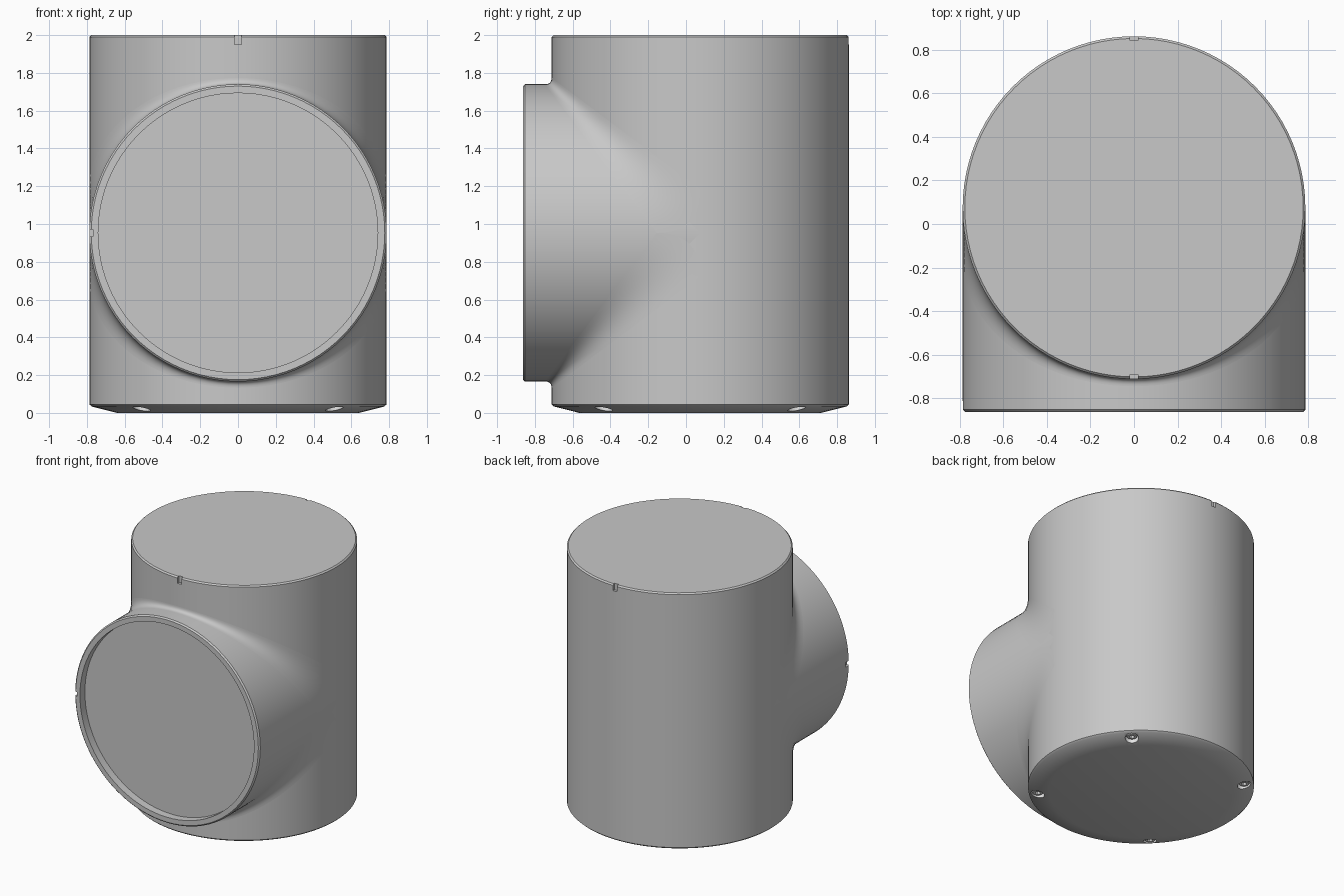
import bpy, bmesh
from math import sin, cos, pi, radians
from mathutils import Matrix, Vector

cube = bpy.data.objects.get("Cube")
if cube:
    bpy.data.objects.remove(cube, do_unlink=True)

R = 0.787        # radius of both cylinders
CY = 0.075       # y of the upright axis
CZ = 0.953       # z of the branch axis
END = -0.863     # y of the branch face
SEG = 96


def material(name, value):
    m = bpy.data.materials.new(name)
    m.use_nodes = True
    color = (value, value, value, 1)
    m.diffuse_color = color
    m.node_tree.nodes["Principled BSDF"].inputs["Base Color"].default_value = color
    return m


grey = material("mid grey", 0.58)
light = material("light grey", 0.8)


def finish(bm, name, mat, smooth=True):
    mesh = bpy.data.meshes.new(name)
    bm.to_mesh(mesh)
    bm.free()
    obj = bpy.data.objects.new(name, mesh)
    bpy.context.collection.objects.link(obj)
    mesh.materials.append(mat)
    if smooth:
        shade(obj)
    return obj


def shade(obj):
    bpy.ops.object.select_all(action="DESELECT")
    obj.select_set(True)
    bpy.context.view_layer.objects.active = obj
    bpy.ops.object.shade_smooth_by_angle(angle=radians(30))


def lathe(name, profile, matrix, mat, seg=SEG, smooth=True):
    """Closed solid turned about local z from (radius, height) points."""
    bm = bmesh.new()
    rings = [[bm.verts.new((r * cos(2 * pi * i / seg), r * sin(2 * pi * i / seg), h))
              for i in range(seg)] for r, h in profile]
    for a, b in zip(rings, rings[1:]):
        for i in range(seg):
            k = (i + 1) % seg
            bm.faces.new((a[i], a[k], b[k], b[i]))
    bm.faces.new(rings[0])
    bm.faces.new(rings[-1])
    bm.transform(matrix)
    bmesh.ops.recalc_face_normals(bm, faces=bm.faces)
    return finish(bm, name, mat, smooth)


def box(name, centre, size):
    bm = bmesh.new()
    bmesh.ops.create_cube(bm, size=1)
    bm.transform(Matrix.Translation(centre) @ Matrix.Diagonal((*size, 1)))
    return finish(bm, name, grey, False)


def cut(target, cutters):
    for c in cutters:
        c.hide_render = True
        mod = target.modifiers.new("cut", "BOOLEAN")
        mod.operation = "DIFFERENCE"
        mod.solver = "EXACT"
        mod.material_mode = "TRANSFER"
        mod.object = c
        bpy.ops.object.select_all(action="DESELECT")
        bpy.context.view_layer.objects.active = target
        target.select_set(True)
        bpy.ops.object.modifier_apply(modifier=mod.name)
        bpy.data.objects.remove(c, do_unlink=True)
    shade(target)


# Upright body with chamfered top edge and sloped base
body = lathe("upright_body",
             [(0.64, 0), (0.775, 0.034), (R, 0.045), (R, 1.99), (R - 0.01, 2)],
             Matrix.Translation((0, CY, 0)), grey)

# Front branch with a rim and a recessed face
branch = lathe("front_branch",
               [(R, 0), (R, CY - END - 0.01), (R - 0.01, CY - END),
                (0.74, CY - END), (0.74, CY - END - 0.06)],
               Matrix.Translation((0, CY, CZ)) @ Matrix.Rotation(pi / 2, 4, "X"), grey)

# Index notches on the rims
cut(branch, [box("side_notch", (-R, END, CZ), (0.04, 0.1, 0.036))])
notches = [box("top_notch", (0, CY + s * R, 2), (0.036, 0.04, 0.1)) for s in (-1, 1)]

# Counterbored screw holes in the sloped base
spots = [Vector((sx * 0.51, CY + sy * 0.51, 0)) for sx in (-1, 1) for sy in (-1, 1)]
holes = [lathe("screw_hole", [(0.047, -0.05), (0.047, 0.07)],
               Matrix.Translation(p), light, 32, False) for p in spots]
cut(body, notches + holes)

# Screws with hexagonal sockets
for p in spots:
    screw = lathe("base_screw", [(0.038, 0.08), (0.038, 0.035), (0.034, 0.03)],
                  Matrix.Translation(p), light, 32)
    cut(screw, [lathe("socket", [(0.018, 0), (0.018, 0.05)],
                      Matrix.Translation(p), light, 6, False)])

# Fillets that widen from the crown of the junction towards its sides
SPREAD, SLOPE, STEPS = 0.23, 0.75, 10
for side, name in ((1, "upper_fillet"), (-1, "lower_fillet")):
    bm = bmesh.new()
    rows = []
    for i in range(SEG // 2 + 1):
        t = -pi / 2 + 2 * pi * i / SEG
        x, c = R * sin(t), R * cos(t)
        far = SPREAD + SLOPE * c
        start = Vector((x, CY - c, CZ + side * far))
        corner = Vector((x, CY - c, CZ + side * c))
        end = Vector((x, CY - far, CZ + side * c))
        row = []
        for j in range(STEPS + 1):
            u = j / STEPS
            row.append(bm.verts.new(start * (1 - u) ** 2 + corner * 2 * u * (1 - u) + end * u * u))
        rows.append(row)
    for a, b in zip(rows, rows[1:]):
        for j in range(STEPS):
            quad = [a[j], a[j + 1], b[j + 1], b[j]]
            bm.faces.new(quad if side > 0 else quad[::-1])
    finish(bm, name, grey)
